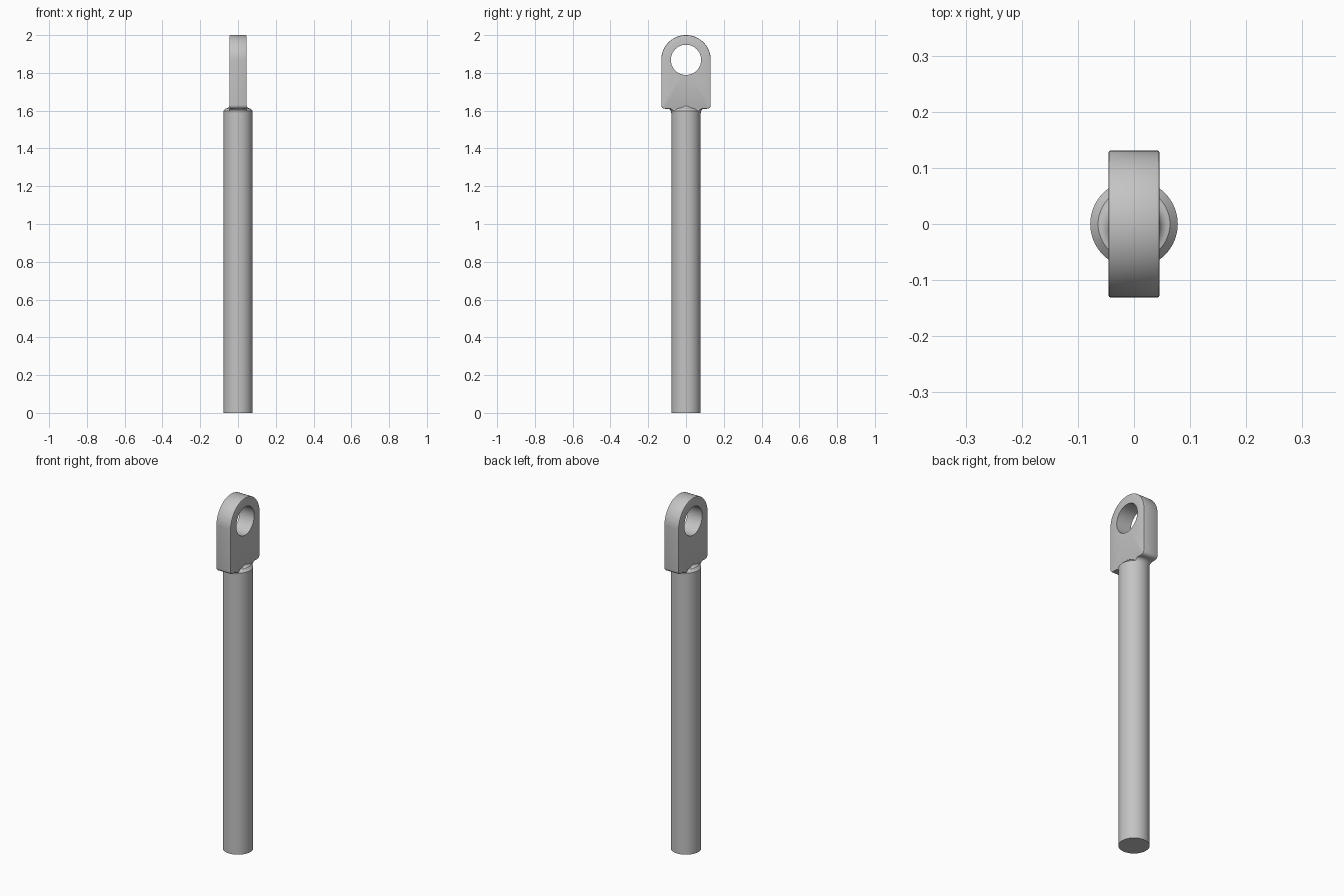
import bpy, bmesh
from math import sin, cos, pi, radians

cube = bpy.data.objects.get("Cube")
if cube:
    bpy.data.objects.remove(cube, do_unlink=True)

steel = bpy.data.materials.new("grey steel")
steel.use_nodes = True
steel.diffuse_color = (0.55, 0.55, 0.55, 1)
steel.node_tree.nodes["Principled BSDF"].inputs["Base Color"].default_value = (0.55, 0.55, 0.55, 1)

ROD_R = 0.078
HALF_T = 0.0455
HALF_W = 0.131
PLATE_BOTTOM = 1.61
EYE_Z = 2 - HALF_W
HOLE_R = 0.08


def finish(bm, name):
    bmesh.ops.recalc_face_normals(bm, faces=bm.faces)
    mesh = bpy.data.meshes.new(name)
    bm.to_mesh(mesh)
    bm.free()
    mesh.materials.append(steel)
    obj = bpy.data.objects.new(name, mesh)
    bpy.context.collection.objects.link(obj)
    bpy.ops.object.select_all(action='DESELECT')
    obj.select_set(True)
    bpy.context.view_layer.objects.active = obj
    bpy.ops.object.shade_smooth_by_angle(angle=radians(35))


def lathe(profile, steps=64):
    """Revolve (radius, z) points about the z axis; ends lie on the axis."""
    bm = bmesh.new()
    verts = [bm.verts.new((r, 0, z)) for r, z in profile]
    edges = [bm.edges.new(pair) for pair in zip(verts, verts[1:])]
    bmesh.ops.spin(bm, geom=verts + edges, cent=(0, 0, 0), axis=(0, 0, 1),
                   angle=2 * pi, steps=steps)
    bmesh.ops.remove_doubles(bm, verts=bm.verts, dist=1e-5)
    return bm


def arc(cy, cz, r, start, end, n):
    return [(cy + r * cos(start + (end - start) * i / n),
             cz + r * sin(start + (end - start) * i / n)) for i in range(n + 1)]


# Rod with a sloped shoulder that curves up into the eye plate
shoulder = arc(0.064, 1.632, 0.02, -pi / 2, -pi, 6)
finish(lathe([(0, 0), (ROD_R, 0), (ROD_R, 1.597)] + shoulder + [(0, 1.632)]), "rod")

# Flared collar under the plate, trimmed to the plate thickness
flare = arc(ROD_R + 0.024, PLATE_BOTTOM - 0.022, 0.024, pi, pi / 2, 8)
bm = lathe([(0, flare[0][1])] + flare + [(0, flare[-1][1])])
for side in (-1, 1):
    bmesh.ops.bisect_plane(bm, geom=bm.verts[:] + bm.edges[:] + bm.faces[:],
                           plane_co=(side * (HALF_T - 0.0005), 0, 0),
                           plane_no=(side, 0, 0), clear_outer=True)
    bmesh.ops.holes_fill(bm, edges=[e for e in bm.edges if e.is_boundary])
finish(bm, "collar")

# Eye plate: rounded top, softened bottom corners, round hole
corner = 0.02
outline = arc(0, EYE_Z, HALF_W, 0, pi, 48)
outline += arc(-HALF_W + corner, PLATE_BOTTOM + corner, corner, pi, 1.5 * pi, 6)
outline += arc(HALF_W - corner, PLATE_BOTTOM + corner, corner, 1.5 * pi, 2 * pi, 6)
hole = arc(0, EYE_Z, HOLE_R, 0, 2 * pi, 48)[:-1]
bm = bmesh.new()
loops = []
for points in (outline, hole):
    verts = [bm.verts.new((-HALF_T, y, z)) for y, z in points]
    loops.append([bm.edges.new((v, verts[i - 1])) for i, v in enumerate(verts)])
bmesh.ops.triangle_fill(bm, edges=loops[0] + loops[1], use_beauty=True)
ext = bmesh.ops.extrude_face_region(bm, geom=bm.faces[:], use_keep_orig=True)
bmesh.ops.translate(bm, vec=(2 * HALF_T, 0, 0),
                    verts=[g for g in ext["geom"] if isinstance(g, bmesh.types.BMVert)])
bmesh.ops.recalc_face_normals(bm, faces=bm.faces)


def on_outer_rim(e):
    mid = (e.verts[0].co + e.verts[1].co) / 2
    sharp = len(e.link_faces) == 2 and e.calc_face_angle() > 1
    return sharp and mid.y ** 2 + (mid.z - EYE_Z) ** 2 > (HOLE_R + 0.01) ** 2


bmesh.ops.bevel(bm, geom=[e for e in bm.edges if on_outer_rim(e)],
                offset=0.004, segments=2, profile=0.5, affect='EDGES')
finish(bm, "eye_plate")
